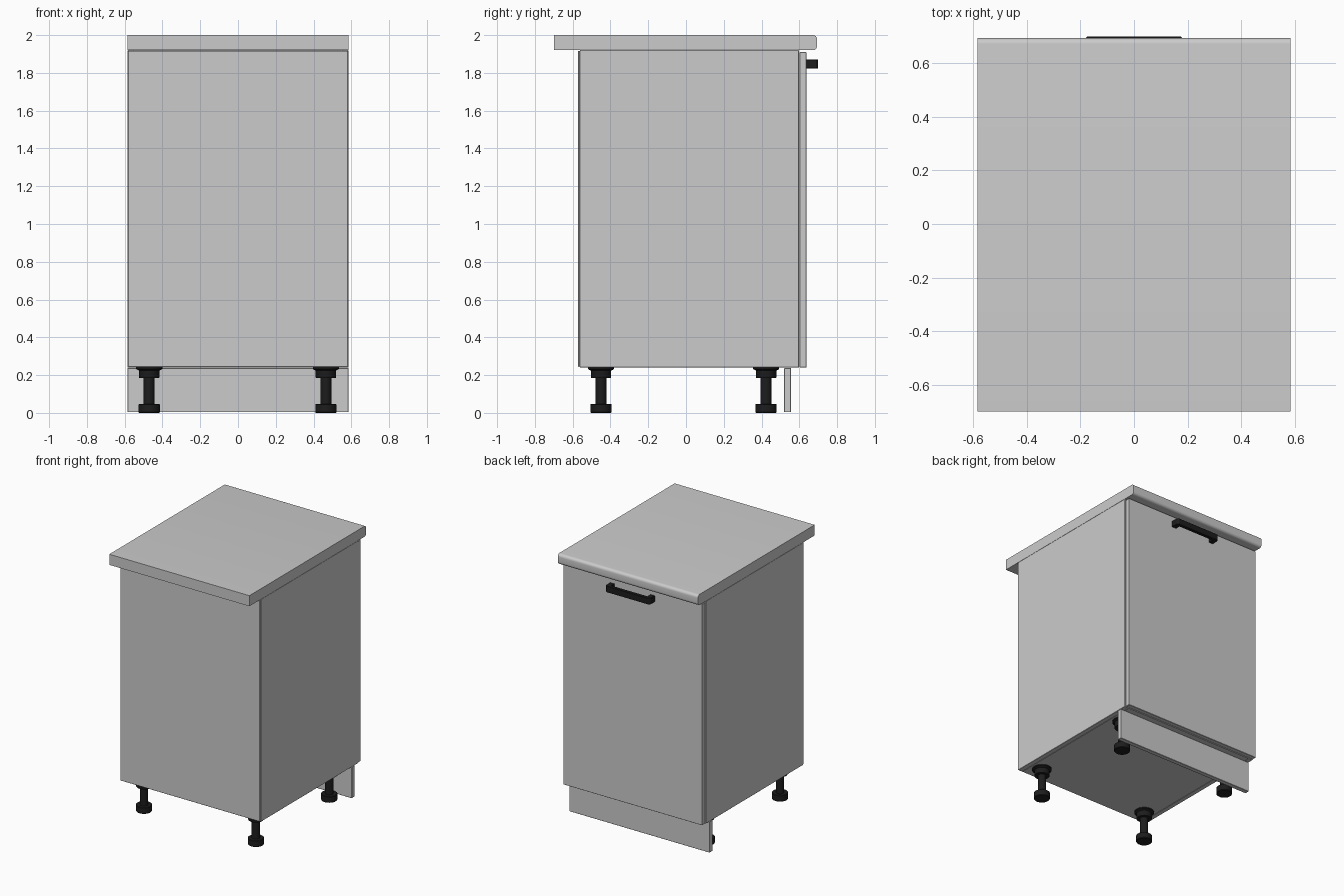
import bpy, bmesh, math

if "Cube" in bpy.data.objects:
    bpy.data.objects.remove(bpy.data.objects["Cube"])

black = bpy.data.materials.new("black_plastic")
black.diffuse_color = (0.012, 0.012, 0.012, 1)
black.use_nodes = True
black.node_tree.nodes["Principled BSDF"].inputs["Base Color"].default_value = black.diffuse_color


def finish(name, bm, mat=None):
    bmesh.ops.recalc_face_normals(bm, faces=bm.faces)
    me = bpy.data.meshes.new(name)
    bm.to_mesh(me)
    bm.free()
    ob = bpy.data.objects.new(name, me)
    bpy.context.collection.objects.link(ob)
    if mat:
        me.materials.append(mat)
    return ob


def smooth(ob):
    bpy.ops.object.select_all(action='DESELECT')
    ob.select_set(True)
    bpy.context.view_layer.objects.active = ob
    bpy.ops.object.shade_smooth_by_angle(angle=math.radians(35))


def panel(name, x, y, z, bevel=0.002):
    """Box from (min, max) ranges, with finely eased edges."""
    bm = bmesh.new()
    bmesh.ops.create_cube(bm, size=1)
    for v in bm.verts:
        v.co = [r[0] if c < 0 else r[1] for c, r in zip(v.co, (x, y, z))]
    ob = finish(name, bm)
    if bevel:
        m = ob.modifiers.new("eased_edges", 'BEVEL')
        m.width, m.segments = bevel, 1
    return ob


def extrude(name, pts, vec, mat=None):
    """Extrude a closed planar outline along vec."""
    bm = bmesh.new()
    f = bm.faces.new([bm.verts.new(p) for p in pts])
    r = bmesh.ops.extrude_face_region(bm, geom=[f])
    bmesh.ops.translate(bm, vec=vec, verts=[g for g in r["geom"] if isinstance(g, bmesh.types.BMVert)])
    return finish(name, bm, mat)


def lathe(name, profile, loc, mat, n=32):
    """Revolve an (r, z) profile that starts and ends on the axis."""
    bm = bmesh.new()
    vs = [bm.verts.new((r, 0, z)) for r, z in profile]
    es = [bm.edges.new(p) for p in zip(vs, vs[1:])]
    bmesh.ops.spin(bm, geom=vs + es, cent=(0, 0, 0), axis=(0, 0, 1), angle=2 * math.pi, steps=n)
    bmesh.ops.remove_doubles(bm, verts=bm.verts, dist=1e-4)
    ob = finish(name, bm, mat)
    ob.location = loc
    smooth(ob)
    return ob


W, T = 0.585, 0.036          # half width, board thickness
I = W - T                    # inner half width

# Worktop with a rounded front edge
back, front, R = -0.70, 0.694, 0.022
arc = [(front - R + R * math.cos(a), cz + R * math.sin(a))
       for cz, start in ((1.92 + R, -90), (2.0 - R, 0))
       for a in [math.radians(start + 15 * k) for k in range(7)]]
outline = [(-W, back, 1.92)] + [(-W, y, z) for y, z in arc] + [(-W, back, 2.0)]
smooth(extrude("worktop", outline, (2 * W, 0, 0)))

# Carcass boards
for s, side in ((-1, "left"), (1, "right")):
    panel(side + "_side_panel", sorted((s * I, s * W)), (-0.562, 0.598), (0.24, 1.92))
panel("bottom_panel", (-I, I), (-0.562, 0.598), (0.24, 0.24 + T))
panel("shelf", (-I, I), (-0.555, 0.56), (1.06, 1.06 + T))
panel("front_rail", (-I, I), (0.38, 0.598), (1.92 - T, 1.92))
panel("back_rail", (-I, I), (-0.562, -0.34), (1.92 - T, 1.92))
panel("back_panel", (-W + 0.002, W - 0.002), (-0.571, -0.562), (0.243, 1.917))

# Door and plinth
panel("door", (-W + 0.005, W - 0.005), (0.602, 0.637), (0.24, 1.91))
panel("plinth", (-W, W), (0.52, 0.555), (0.004, 0.238))

# Bracket handle, a mirrored outline seen from above
half = [(0.187, 0.637), (0.187, 0.688), (0.175, 0.70)]
inner = [(0.150, 0.674), (0.150, 0.637)]
path = half + [(-x, y) for x, y in half[::-1]] + [(-x, y) for x, y in inner[::-1]] + inner
handle = extrude("handle", [(x, y, 1.823) for x, y in path], (0, 0, 0.047), black)
m = handle.modifiers.new("eased_edges", 'BEVEL')
m.width, m.segments = 0.002, 1

# Adjustable legs
leg = [(0, 0), (0.053, 0), (0.056, 0.004), (0.056, 0.045), (0.052, 0.048), (0.029, 0.048),
       (0.029, 0.184), (0.052, 0.184), (0.054, 0.188), (0.054, 0.224), (0.069, 0.232), (0.069, 0.24), (0, 0.24)]
for x, side in ((-0.47, "left"), (0.465, "right")):
    for y, end in ((-0.45, "back"), (0.424, "front")):
        lathe(f"{side}_{end}_leg", leg, (x, y, 0), black)
